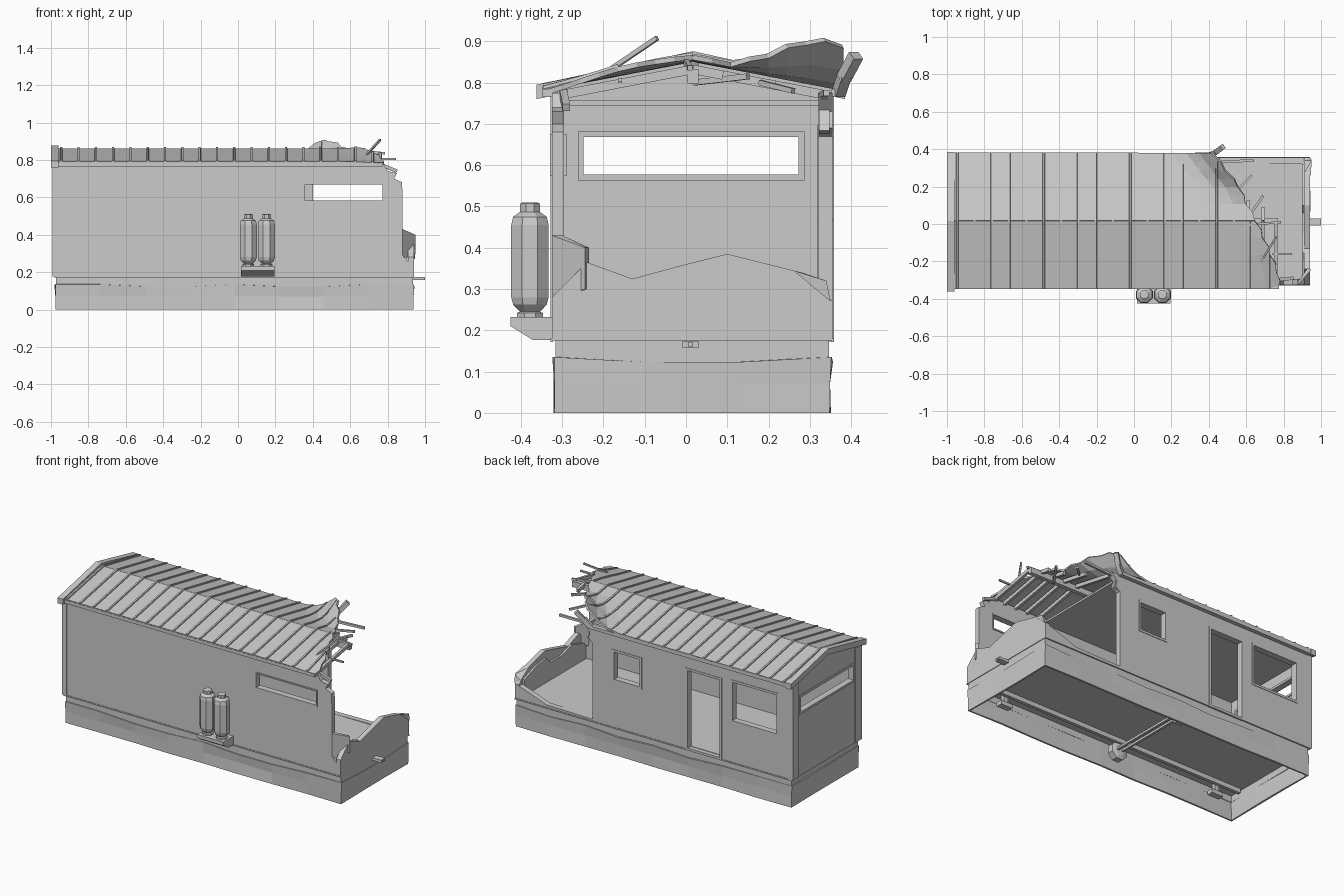
import bpy, bmesh, math, random
from mathutils import Matrix, Vector

if "Cube" in bpy.data.objects:
    bpy.data.objects.remove(bpy.data.objects["Cube"])
random.seed(4)
YC, HALF, ZR, ZE = .017, .363, .856, .786      # roof centre, half width, ridge and eave height


def mesh_object(name, bm):
    bmesh.ops.recalc_face_normals(bm, faces=bm.faces)
    me = bpy.data.meshes.new(name)
    bm.to_mesh(me)
    bm.free()
    ob = bpy.data.objects.new(name, me)
    bpy.context.collection.objects.link(ob)
    return ob


def rect(a0, a1, z0, z1):
    return [(a0, z0), (a1, z0), (a1, z1), (a0, z1)]


def panel(name, axis, pos, thick, *loops):
    """Flat slab across the given axis; first loop is the outline, others are holes."""
    cu = bpy.data.curves.new(name, 'CURVE')
    cu.dimensions, cu.fill_mode, cu.extrude = '2D', 'BOTH', thick / 2
    for pts in loops:
        sp = cu.splines.new('POLY')
        sp.points.add(len(pts) - 1)
        for p, (a, b) in zip(sp.points, pts):
            p.co = (a, b, 0, 1)
        sp.use_cyclic_u = True
    ob = bpy.data.objects.new(name, cu)
    bpy.context.collection.objects.link(ob)
    if axis == 'y':
        ob.matrix_world = Matrix(((1, 0, 0, 0), (0, 0, -1, pos), (0, 1, 0, 0), (0, 0, 0, 1)))
    else:
        ob.matrix_world = Matrix(((0, 0, 1, pos), (1, 0, 0, 0), (0, 1, 0, 0), (0, 0, 0, 1)))
    bpy.ops.object.select_all(action='DESELECT')
    ob.select_set(True)
    bpy.context.view_layer.objects.active = ob
    bpy.ops.object.convert(target='MESH')
    bpy.ops.object.shade_flat()


def box(name, x0, x1, y0, y1, z0, z1):
    bm = bmesh.new()
    bmesh.ops.create_cube(bm, size=1, matrix=Matrix.Translation(((x0+x1)/2, (y0+y1)/2, (z0+z1)/2))
                          @ Matrix.Diagonal((x1-x0, y1-y0, z1-z0, 1)))
    return mesh_object(name, bm)


def bar(name, a, b, w, h):
    a, b = Vector(a), Vector(b)
    d = b - a
    rot = d.to_track_quat('X', 'Z').to_matrix().to_4x4()
    bm = bmesh.new()
    bmesh.ops.create_cube(bm, size=1, matrix=Matrix.Translation((a+b)/2) @ rot
                          @ Matrix.Diagonal((d.length, w, h, 1)))
    return mesh_object(name, bm)


def hull(name, pts):
    bm = bmesh.new()
    for p in pts:
        bm.verts.new(p)
    bmesh.ops.convex_hull(bm, input=bm.verts)
    return mesh_object(name, bm)


def lathe(name, profile, n, mat):
    bm = bmesh.new()
    rings = [[bm.verts.new(mat @ Vector((r*math.cos((i+.5)*math.tau/n), r*math.sin((i+.5)*math.tau/n), z)))
              for i in range(n)] for r, z in profile]
    for p, q in zip(rings, rings[1:]):
        for i in range(n):
            bm.faces.new((p[i], p[(i+1) % n], q[(i+1) % n], q[i]))
    bm.faces.new(rings[0])
    bm.faces.new(rings[-1])
    return mesh_object(name, bm)


def lerp_list(vals, s):
    f = s * (len(vals) - 1)
    i = min(int(f), len(vals) - 2)
    return vals[i] + (vals[i+1] - vals[i]) * (f - i)


# walls with window and door openings, torn off at the right end
front_win = rect(.355, .775, .58, .67)
back_holes = [rect(-.88, -.57, .44, .685), rect(-.485, -.26, .185, .675), rect(.07, .25, .48, .655)]
end_win = rect(-.25, .275, .575, .67)
panel("front_wall", 'y', -.31, .03,
      [(-.985, .175), (.94, .175), (.94, .22), (.905, .26), (.88, .29), (.878, .68), (.835, .7),
       (.85, .73), (.8, .74), (.78, .775), (-.985, .775)], front_win)
panel("back_wall", 'y', .338, .034,
      [(-.985, .175), (.94, .175), (.94, .27), (.86, .245), (.72, .195), (.4, .19), (.4, .67),
       (.43, .69), (.42, .73), (.46, .775), (-.985, .775)], *back_holes)
panel("left_end_wall", 'x', -.97, .03,
      [(-.325, .175), (.355, .175), (.355, .775), (YC, .84), (-.325, .775)], end_win)
panel("broken_right_wall", 'x', .925, .03,
      [(-.325, .175), (.355, .175), (.355, .27), (.33, .295), (.26, .345), (.1, .385), (0, .36),
       (-.13, .325), (-.24, .365), (-.325, .28)])
panel("torn_inner_lining", 'x', .905, .014,
      [(-.29, .18), (.32, .18), (.32, .29), (.2, .33), (.1, .34), (.06, .3), (-.05, .3), (-.15, .33), (-.29, .29)])
hull("bent_corner_flap", [(x, y, z) for x, y, z0, z1 in
     [(.88, -.325, .27, .43), (.948, -.245, .3, .4), (.88, -.3, .27, .43), (.93, -.235, .3, .4)] for z in (z0, z1)])
hull("bent_rear_flap", [(.945, .26, .345), (.95, .34, .32), (.945, .35, .27), (.915, .28, .34), (.91, .34, .29)])


# window and door frames
def frame(name, axis, pos, hole, w=.012):
    (a0, z0), (a1, z1) = hole[0], hole[2]
    panel(name, axis, pos, .04, rect(a0-w, a1+w, z0-w, z1+w), rect(a0+.002, a1-.002, z0+.002, z1-.002))


frame("front_window_frame", 'y', -.31, front_win, .006)
frame("end_window_frame", 'x', -.97, end_win)
for nm, h in zip(("large_window_frame", "door_frame", "small_window_frame"), back_holes):
    frame(nm, 'y', .338, h)

# corner and base trims
for y in (-.322, .352):
    box("corner_trim", -.992, -.96, y-.006, y+.006, .178, .77)
for y in (-.295, .325):
    box("end_corner_trim", -.992, -.985, y-.03, y+.03, .178, .77)
for y in (-.325, .355):
    box("base_trim", -.985, .94, y-.003, y+.003, .172, .18)

# floor, ceiling and running gear under the deck
box("floor", -.97, .92, -.3, .33, .165, .19)
box("ceiling", -.96, .41, -.297, .323, .745, .757)
box("chassis_deck", -.97, .935, -.315, .345, .155, .176)
for y, yr in ((-.25, -.222), (.285, .262)):
    bar("chassis_rail", (-.95, yr, .142), (.9, yr, .142), .02, .03)
    lathe("wheel", [(.03, -.028), (.058, -.02), (.058, .02), (.03, .028)], 8,
          Matrix.Translation((-.09, y, .09)) @ Matrix.Rotation(math.pi/2, 4, 'X'))
    for x in (-.8, .73):
        box("jack_post", x-.014, x+.014, y-.014, y+.014, .09, .156)
        box("jack_foot", x-.04, x+.04, y-.02, y+.02, .07, .095)
for x in (-.105, -.07):
    bar("axle", (x, -.25, .09), (x, .285, .09), .014, .014)
panel("hitch_socket", 'x', .965, .07, rect(-.008, .03, .157, .174), rect(.006, .016, .161, .17))

# dented skirting around the bottom
bm = bmesh.new()
corners = [(-.975, -.318), (.938, -.318), (.938, .348), (-.975, .348)]
cols = []
for k, n in enumerate((8, 3, 8, 3)):
    a, b = Vector(corners[k]), Vector(corners[(k+1) % 4])
    nrm = Vector(((b-a).y, -(b-a).x)).normalized()
    for i in range(n):
        p = a.lerp(b, i/n)
        col = []
        for z, o in ((0, 0), (.07, .001), (.135, .004)):
            q = p + nrm * (o + (random.uniform(-.004, .004) if i else 0))
            col.append(bm.verts.new((q.x, q.y, z - (random.choice((0, .012)) if z > .1 and i else 0))))
        cols.append(col)
for p, q in zip(cols, cols[1:] + cols[:1]):
    for j in range(2):
        bm.faces.new((p[j], q[j], q[j+1], p[j+1]))
mod = mesh_object("skirting", bm).modifiers.new("thickness", 'SOLIDIFY')
mod.thickness = .012
panel("frame_edge_front", 'y', -.312, .008, rect(-.972, .935, .115, .178))
panel("frame_edge_back", 'y', .342, .008, rect(-.972, .935, .115, .178))
for x in (-.969, .932):
    panel("frame_edge_end", 'x', x, .008, rect(-.316, .346, .115, .178))

# roof sheets with a curled, torn edge and raised seams
SIDES = {-1: ([.65, .69, .73, .765, .775], [.005, .012, .012, 0, -.012]),
         1: ([.65, .6, .56, .49, .42], [.005, .005, .045, .095, .105])}


def roof_pt(side, s, x, up=0):
    edges, lifts = SIDES[side]
    t = max(0, (x - lerp_list(edges, s) + .22) / .22)
    return Vector((x, YC + side*HALF*s, ZR + (ZE-ZR)*s + lerp_list(lifts, s)*t*t + up))


for side in (-1, 1):
    bm = bmesh.new()
    rows = []
    for j in range(9):
        s = j/8
        e = lerp_list(SIDES[side][0], s)
        tip = e + (.01 if j % 2 else -.004)
        rows.append([bm.verts.new(roof_pt(side, s, x)) for x in (-.97, e-.22, e-.14, e-.07, tip)])
    for p, q in zip(rows, rows[1:]):
        for i in range(4):
            bm.faces.new((p[i], p[i+1], q[i+1], q[i]))
    ob = mesh_object("roof_sheet", bm)
    mod = ob.modifiers.new("thickness", 'SOLIDIFY')
    mod.thickness, mod.offset = .012, 0
    bm = bmesh.new()
    for k in range(19):
        x, prev = -.945 + k*.0925, None
        for j in range(9):
            s = j/8
            if x > lerp_list(SIDES[side][0], s):
                prev = None
                continue
            ring = [bm.verts.new(roof_pt(side, s, x+dx, up)) for dx, up in ((-.007, 0), (-.005, .013), (.005, .013), (.007, 0))]
            if prev:
                for i in range(4):
                    bm.faces.new((prev[i], prev[(i+1) % 4], ring[(i+1) % 4], ring[i]))
            prev = ring
    bmesh.ops.holes_fill(bm, edges=bm.edges, sides=4)
    mesh_object("roof_seams", bm)

# gable trim, eave boards and the peeled eave at the back
panel("gable_trim", 'x', -.98, .038, [(-.362, .76), (YC, .84), (.385, .76), (.385, .795), (YC, .876), (-.362, .795)])
box("front_eave_board", -.98, .775, -.347, -.322, .765, .785)
box("back_eave_board", -.98, .41, .352, .38, .765, .785)
bar("peeled_eave", (.4, .37, .775), (.44, .385, .82), .025, .03)
bar("peeled_eave_tip", (.435, .382, .81), (.475, .412, .866), .028, .026)

# exposed ridge beam, rafters and splinters
bar("ridge_beam", (-.95, YC, .83), (.77, YC, .815), .026, .035)
for x, back in ((.44, .9), (.53, .55), (.61, .3), (.69, .2), (.76, 0)):
    bar("rafter", (x, YC, .832), (x, YC - HALF*.9, .769), .016, .022)
    if back:
        bar("rafter", (x, YC, .832), (x, YC + HALF*back, .832 - .07*back), .016, .022)
for a, b, w in [((.68, -.2, .82), (.76, -.07, .908), .011), ((.66, 0, .85), (.785, .01, .835), .012),
                ((.74, -.16, .805), (.845, -.16, .806), .01), ((.6, .02, .8), (.69, .15, .815), .014),
                ((.74, -.3, .785), (.85, -.29, .74), .018), ((.43, .33, .77), (.64, .34, .775), .014),
                ((.55, .18, .8), (.63, .26, .78), .012), ((.4, .335, .76), (.43, .335, .68), .025)]:
    bar("splinter", a, b, w, w)

# gas bottles on a wall bracket
hull("bottle_bracket", [(x, y, z) for x in (.015, .195)
     for y, z in ((-.425, .232), (-.425, .21), (-.37, .176), (-.32, .176), (-.32, .232))])
for x in (.055, .152):
    lathe("gas_bottle", [(.034, .23), (.034, .242), (.026, .245), (.044, .262), (.049, .28), (.049, .455),
                         (.044, .475), (.026, .487), (.026, .507), (.018, .51)], 8, Matrix.Translation((x, -.378, 0)))
